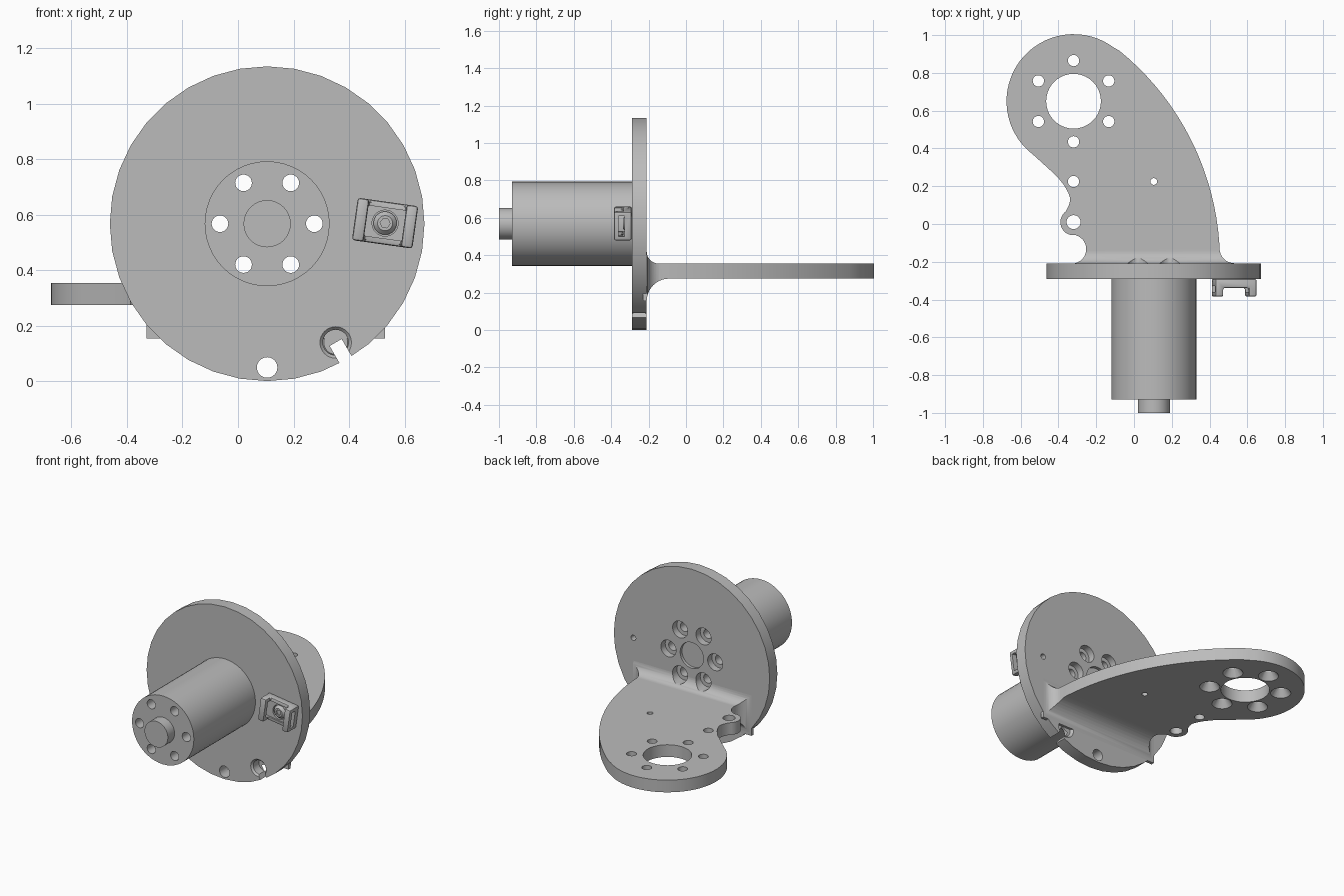
import bpy, bmesh
from math import sin, cos, radians, tau
from mathutils import Vector

if "Cube" in bpy.data.objects:
    bpy.data.objects.remove(bpy.data.objects["Cube"])

grey = bpy.data.materials.new("plain grey")
grey.use_nodes = True
GREY = (0.5, 0.5, 0.5, 1)
grey.diffuse_color = GREY
grey.node_tree.nodes["Principled BSDF"].inputs["Base Color"].default_value = GREY


def arc(c, r, a0, a1, n=12):
    """Points on an arc, angles in degrees."""
    steps = [radians(a0 + (a1 - a0) * i / n) for i in range(n + 1)]
    return [(c[0] + r * cos(a), c[1] + r * sin(a)) for a in steps]


def prism(name, pts, axis, a, b, taper=1):
    """Extrude a 2D outline along an axis from a to b, scaling the far end."""
    place = {"x": lambda u, v, w: (w, u, v),
             "y": lambda u, v, w: (u, w, v),
             "z": lambda u, v, w: (u, v, w)}[axis]
    n = len(pts)
    cu, cv = sum(p[0] for p in pts) / n, sum(p[1] for p in pts) / n
    bm = bmesh.new()
    near = [bm.verts.new(place(u, v, a)) for u, v in pts]
    far = [bm.verts.new(place(cu + (u - cu) * taper, cv + (v - cv) * taper, b)) for u, v in pts]
    bm.faces.new(near)
    bm.faces.new(far)
    for i in range(n):
        j = (i + 1) % n
        bm.faces.new((near[i], near[j], far[j], far[i]))
    bmesh.ops.recalc_face_normals(bm, faces=bm.faces)
    mesh = bpy.data.meshes.new(name)
    bm.to_mesh(mesh)
    bm.free()
    mesh.materials.append(grey)
    ob = bpy.data.objects.new(name, mesh)
    bpy.context.collection.objects.link(ob)
    return ob


def rod(name, c, r, axis, a, b, n=32, taper=1):
    return prism(name, arc(c, r, 0, 360, n)[:-1], axis, a, b, taper)


def box(name, x, y, z):
    return prism(name, [(x[0], y[0]), (x[1], y[0]), (x[1], y[1]), (x[0], y[1])], "z", *z)


def apply(ob, mod):
    bpy.context.view_layer.objects.active = ob
    bpy.ops.object.modifier_apply(modifier=mod.name)


def combine(ob, tools, op="DIFFERENCE"):
    """Boolean the tools into the object and discard them."""
    for tool in tools:
        mod = ob.modifiers.new("boolean", "BOOLEAN")
        mod.operation, mod.solver, mod.object = op, "EXACT", tool
        apply(ob, mod)
        bpy.data.objects.remove(tool)


def ring(c, r, start):
    return [(c[0] + r * cos(start + tau * i / 6), c[1] + r * sin(start + tau * i / 6)) for i in range(6)]


# Round flange
HUB = (0.105, 0.568)
BACK, FRONT = -0.21, -0.29
bolts = ring(HUB, 0.17, 0)
flange = rod("flange", HUB, 0.567, "y", FRONT, BACK, 36)
cuts = [rod("cut", p, 0.03, "y", -0.4, -0.1, 24) for p in bolts]
cuts += [rod("cut", p, 0.055, "y", BACK - 0.045, 0, 24) for p in bolts]
cuts += [rod("cut", HUB, 0.085, "y", BACK - 0.02, 0),
         rod("cut", (0.105, 0.05), 0.037, "y", -0.4, -0.1, 24),
         rod("cut", (0.53, 0.57), 0.018, "y", -0.4, -0.1, 16)]

# Open cable notch in the rim, with softened mouth edges
NOTCH = Vector((0.352, 0.14))
out = (NOTCH - Vector(HUB)).normalized()
side = Vector((-out.y, out.x)) * 0.025
slot = [NOTCH + side, NOTCH - side, NOTCH - side + out * 0.2, NOTCH + side + out * 0.2]
cuts += [rod("cut", NOTCH, 0.046, "y", -0.4, -0.1),
         rod("cut", NOTCH, 0.066, "y", FRONT - 0.01, FRONT + 0.015, taper=0.65),
         rod("cut", NOTCH, 0.043, "y", BACK - 0.015, BACK + 0.01, taper=1.53),
         prism("cut", [tuple(p) for p in slot], "y", -0.4, -0.1)]
combine(flange, cuts)

# Motor body and shaft end
motor = rod("motor_body", HUB, 0.225, "y", -0.93, FRONT, 48)
combine(motor, [rod("cut", p, 0.03, "y", -1.1, -0.1, 24) for p in bolts])
shaft = rod("shaft_end", HUB, 0.085, "y", -1.0, -0.93)

# Arm: plan outline intersected with a filleted side profile
HEAD = (-0.32, 0.65)
outline = arc((0.53, -0.13), 0.077, 270, 180, 8)
outline += arc((-0.984, -0.2), 1.439, 4, 51, 18)
outline += arc(HEAD, 0.355, 53, 233, 32)
outline += [(-0.46, 0.3), (-0.405, 0.249), (-0.37, 0.205), (-0.347, 0.164),
            (-0.338, 0.135), (-0.341, 0.11), (-0.35, 0.088)]
outline += arc((-0.32, 0.01), 0.07, 125, 255, 12)
outline += arc((-0.33, -0.133), 0.077, 75, -90, 14)
outline += [(-0.33, -0.23), (0.53, -0.23)]
profile = [(-0.23, 0.155)] + arc((-0.09, 0.155), 0.12, 180, 90, 10)
profile += [(1.2, 0.275), (1.2, 0.355)] + arc((-0.145, 0.42), 0.065, 270, 180, 8)
profile += [(-0.23, 0.42)]
arm = prism("arm", outline, "z", 0.05, 0.6)
combine(arm, [prism("side", profile, "x", -1, 1)], "INTERSECT")
mounts = ring(HEAD, 0.215, tau / 4)
cuts = [rod("cut", HEAD, 0.145, "z", 0, 0.7, 40)]
cuts += [rod("cut", p, 0.03, "z", 0, 0.7, 24) for p in mounts]
cuts += [rod("cut", p, 0.064, "z", 0.27, 0.325, 24, 0.42) for p in mounts]
cuts += [rod("cut", (-0.32, 0.225), 0.03, "z", 0, 0.7, 24),
         rod("cut", (-0.32, 0.01), 0.037, "z", 0, 0.7, 24),
         rod("cut", (0.105, 0.225), 0.018, "z", 0, 0.7, 16)]
cuts += [rod("cut", p, 0.055, "y", BACK - 0.045, -0.05, 24) for p in bolts if p[1] < HUB[1] - 0.1]
combine(arm, cuts)

# Cable tie mount: base with two slotted end posts
clip = box("tie_mount", (-0.11, 0.11), (-0.385, FRONT), (-0.077, 0.077))
combine(clip, [box("cut", (-0.068, 0.068), (-0.5, -0.338), (-0.2, 0.2))])
bevel = clip.modifiers.new("bevel", "BEVEL")
bevel.width, bevel.segments = 0.01, 2
apply(clip, bevel)
combine(clip, [box("cut", (-0.2, 0.2), (-0.36, -0.328), (-0.055, 0.055)),
               rod("cut", (0, 0), 0.047, "y", -0.5, -0.305, 24)])

# Socket screw with domed head
screw = rod("mount_screw", (0, 0), 0.042, "y", -0.3, -0.322, 24)
dome = rod("screw_dome", (0, 0), 0.042, "y", -0.322, -0.338, 24, 0.65)
combine(dome, [rod("cut", (0, 0), 0.018, "y", -0.4, -0.328, 6)])
for ob in (clip, screw, dome):
    ob.location = (0.53, 0, 0.57)
    ob.rotation_euler.y = radians(8)

# Smooth shading on the curved walls
bpy.ops.object.select_all(action="DESELECT")
for ob in (flange, motor, shaft, arm, clip, screw, dome):
    ob.select_set(True)
bpy.context.view_layer.objects.active = flange
bpy.ops.object.shade_smooth_by_angle(angle=radians(30))
